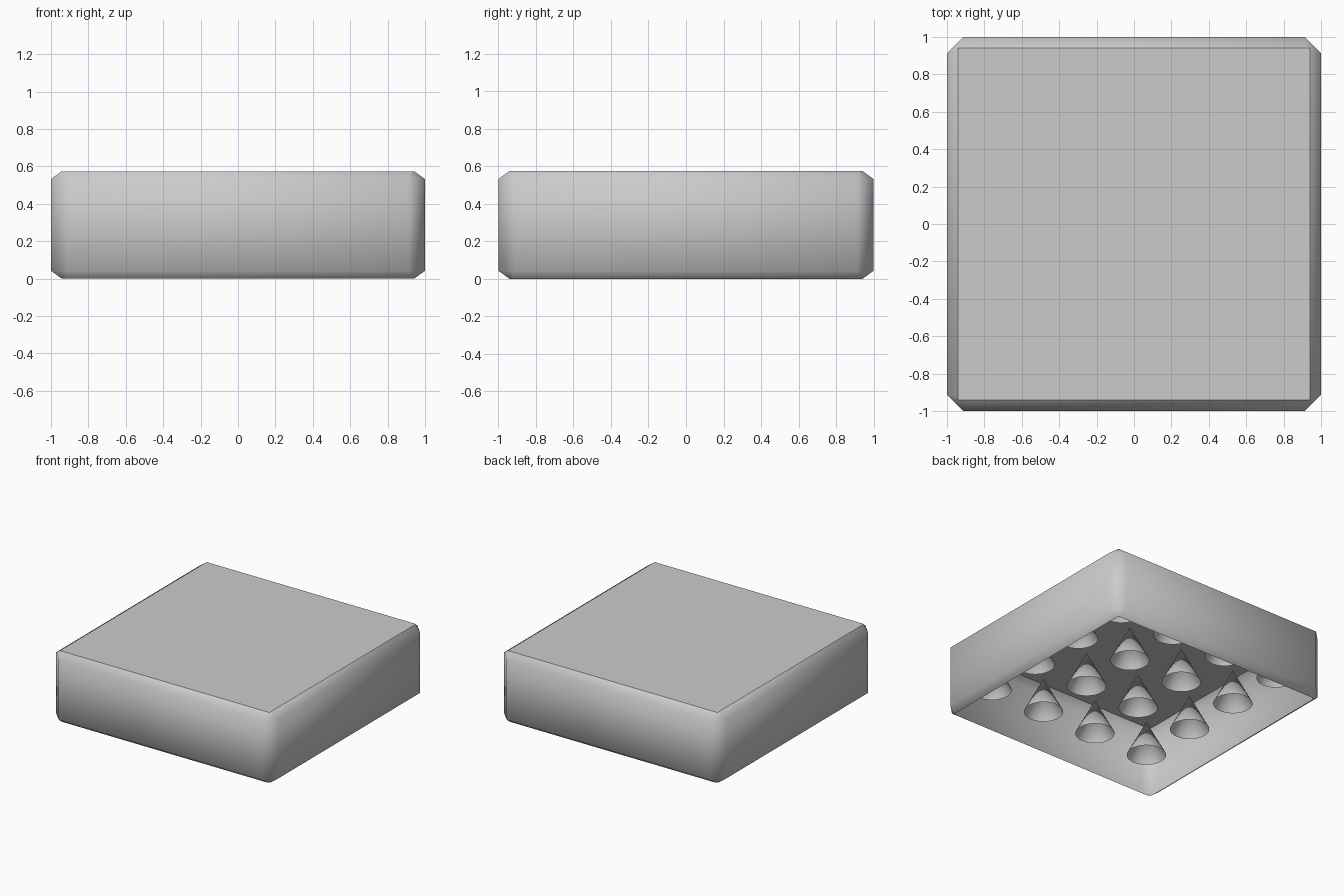
import bpy, bmesh

if "Cube" in bpy.data.objects:
    bpy.data.objects.remove(bpy.data.objects["Cube"])

HEIGHT = 0.574
INSET = 0.942      # half width of the top and bottom openings

grey = bpy.data.materials.new("light grey")
grey.diffuse_color = (0.6, 0.6, 0.6, 1)
grey.use_nodes = True
grey.node_tree.nodes["Principled BSDF"].inputs["Base Color"].default_value = grey.diffuse_color


def finish(bm, name, smooth):
    """Turn a bmesh into a named, coloured object."""
    mesh = bpy.data.meshes.new(name)
    for f in bm.faces:
        f.smooth = smooth
    bm.to_mesh(mesh)
    bm.free()
    mesh.materials.append(grey)
    obj = bpy.data.objects.new(name, mesh)
    bpy.context.collection.objects.link(obj)
    return obj


def cut_square(bm, half, cut, z):
    """Counter-clockwise square ring with cut corners."""
    pts = []
    x, y = half, half - cut
    for _ in range(4):
        pts += [(x, y), (y, x)]
        pts[-2:] = [pts[-2], pts[-1]]
        x, y = half, half - cut
    ring = []
    for k in range(4):
        for px, py in ((half, half - cut), (half - cut, half)):
            for _ in range(k):
                px, py = -py, px
            ring.append(bm.verts.new((px, py, z)))
    return ring


# Softly shaded side walls, open at the top and bottom
bm = bmesh.new()
rings = [cut_square(bm, h, c, z) for h, c, z in (
    (INSET, 0.015, 0), (1, 0.088, 0.042),
    (1, 0.088, HEIGHT - 0.042), (INSET, 0.015, HEIGHT))]
for low, high in zip(rings, rings[1:]):
    for i in range(8):
        j = (i + 1) % 8
        bm.faces.new((low[i], low[j], high[j], high[i]))
finish(bm, "side_walls", True)

# Flat top plate
bm = bmesh.new()
bm.faces.new([bm.verts.new((x * INSET, y * INSET, HEIGHT))
              for x, y in ((-1, -1), (1, -1), (1, 1), (-1, 1))])
finish(bm, "top_plate", False)

# Four by four hollow spikes inside, open at the base
SPACING, BASE_Z, SPIKE_H = 0.495, 0.19, 0.28
for row in range(4):
    for col in range(4):
        bm = bmesh.new()
        bmesh.ops.create_cone(bm, cap_ends=False, segments=32,
                              radius1=0.145, radius2=0, depth=SPIKE_H)
        bmesh.ops.remove_doubles(bm, verts=bm.verts, dist=0.0001)
        bmesh.ops.recalc_face_normals(bm, faces=bm.faces)
        spike = finish(bm, f"spike_{row}_{col}", True)
        spike.location = ((col - 1.5) * SPACING, (row - 1.5) * SPACING,
                          BASE_Z + SPIKE_H / 2)
